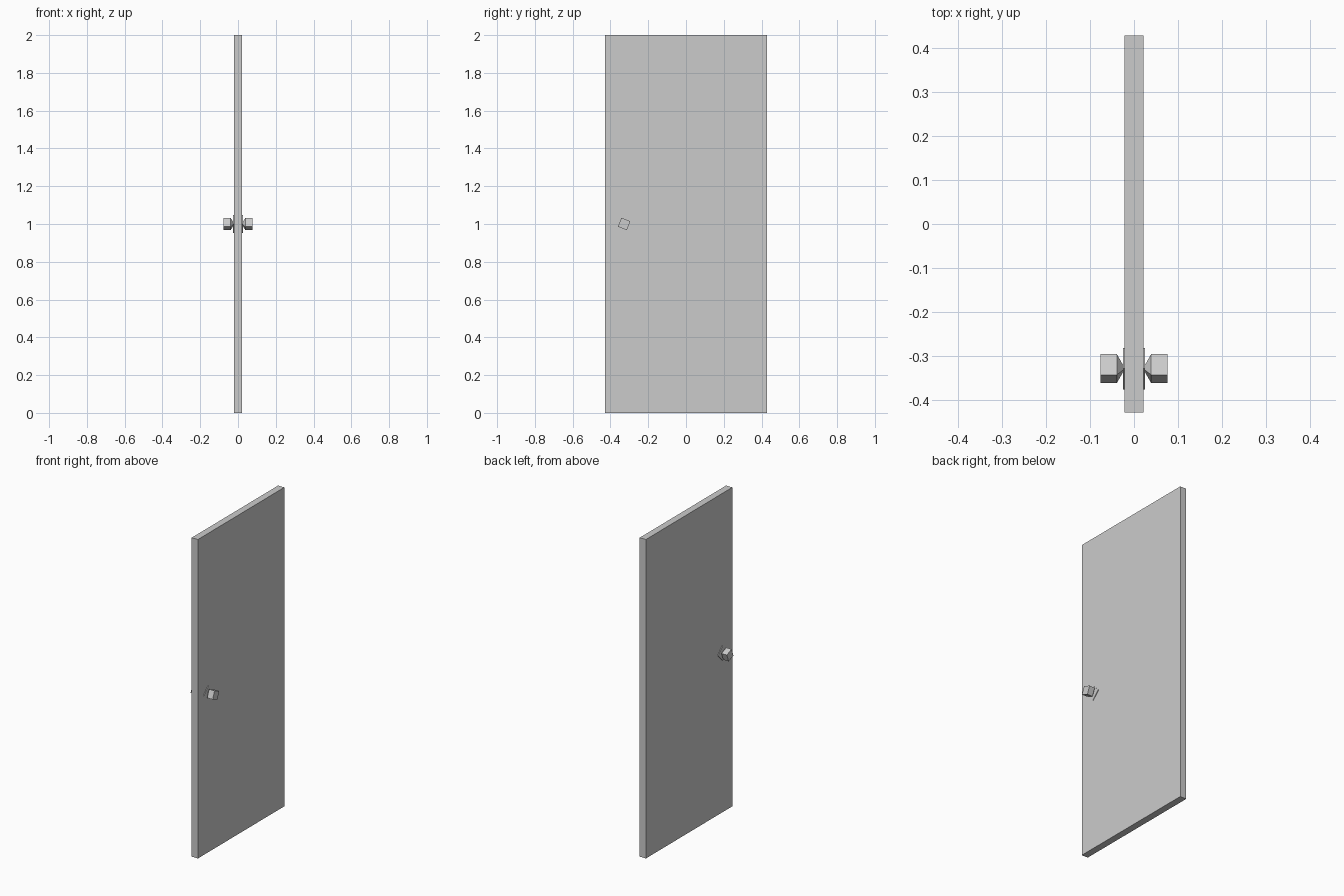
import bpy, bmesh
from math import cos, sin, radians

if "Cube" in bpy.data.objects:
    bpy.data.objects.remove(bpy.data.objects["Cube"])

KNOB_Y, KNOB_Z = -0.328, 1.0


def make_object(name, bm):
    bmesh.ops.recalc_face_normals(bm, faces=bm.faces)
    mesh = bpy.data.meshes.new(name)
    bm.to_mesh(mesh)
    bm.free()
    obj = bpy.data.objects.new(name, mesh)
    bpy.context.collection.objects.link(obj)
    return obj


def square_turning(name, side, profile, angle):
    """Four-sided turning along x from (x, radius) pairs, capped at both ends."""
    bm = bmesh.new()
    rings = []
    for x, r in profile:
        rings.append([bm.verts.new((side * x,
                                    KNOB_Y + r * cos(radians(angle + 90 * i)),
                                    KNOB_Z + r * sin(radians(angle + 90 * i))))
                      for i in range(4)])
    for a, b in zip(rings, rings[1:]):
        for i in range(4):
            j = (i + 1) % 4
            bm.faces.new((a[i], a[j], b[j], b[i]))
    bm.faces.new(rings[0])
    bm.faces.new(rings[-1])
    return make_object(name, bm)


# Door slab
bm = bmesh.new()
bmesh.ops.create_cube(bm, size=1)
for v in bm.verts:
    v.co = (v.co.x * 0.043, v.co.y * 0.856, v.co.z * 2 + 1)
make_object("door_slab", bm)

# Backplate and tapered knob on each face
for side, label in ((1, "right"), (-1, "left")):
    square_turning(f"{label}_backplate", side, [(0.0205, 0.047), (0.0255, 0.047)], 0)
    square_turning(f"{label}_knob", side,
                   [(0.0205, 0.007), (0.0255, 0.010), (0.039, 0.0358), (0.0765, 0.0358)], 23)
